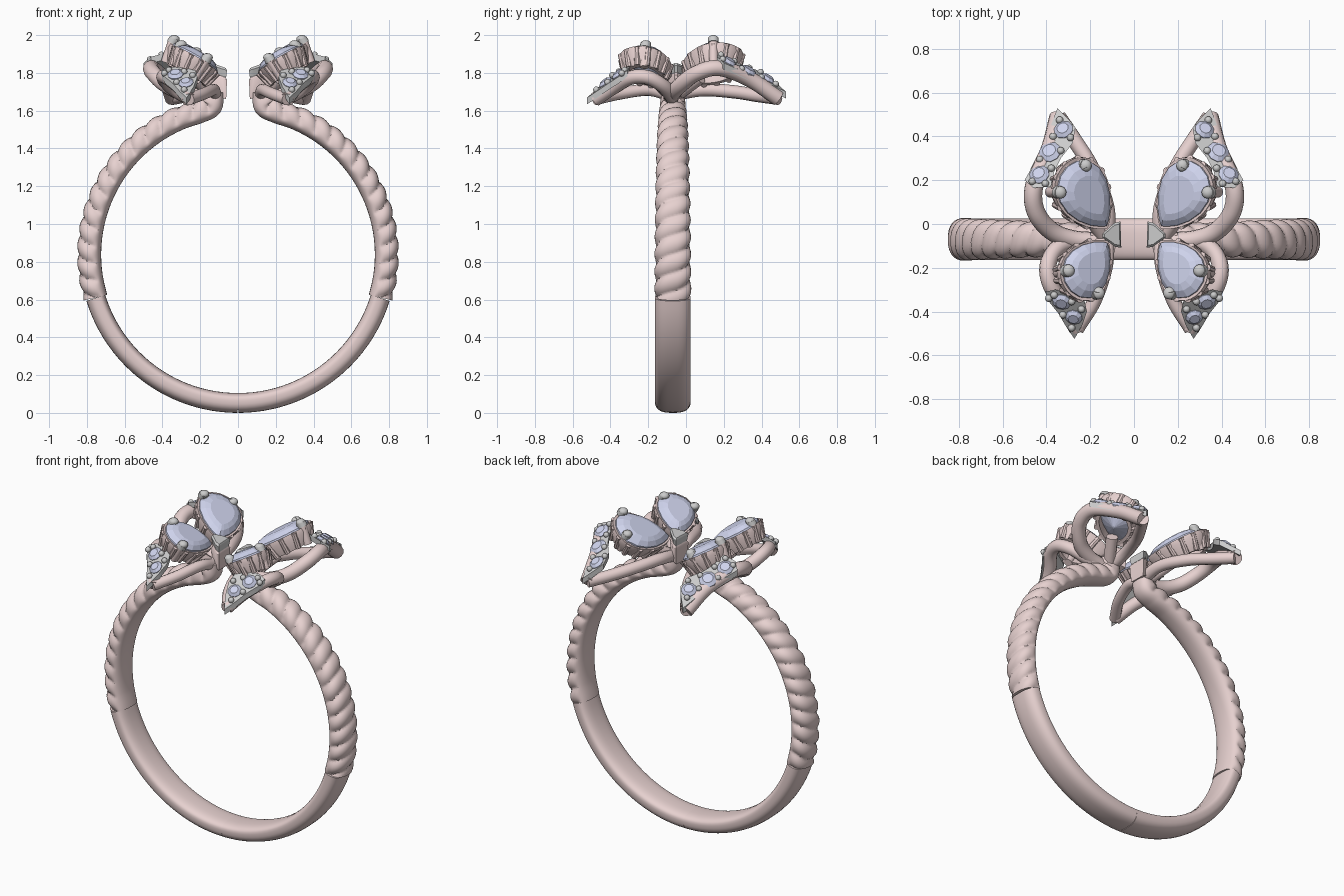
import bpy, bmesh, math
from mathutils import Vector, Matrix
from math import sin, cos, pi, radians

if "Cube" in bpy.data.objects:
    bpy.data.objects.remove(bpy.data.objects["Cube"])


def material(name, rgb):
    m = bpy.data.materials.new(name)
    m.diffuse_color = (*rgb, 1)
    m.use_nodes = True
    m.node_tree.nodes["Principled BSDF"].inputs["Base Color"].default_value = m.diffuse_color
    return m


ROSE = material("rose_metal", (0.80, 0.64, 0.63))
GREY = material("grey_metal", (0.52, 0.54, 0.52))
GEM = material("pale_gem", (0.62, 0.65, 0.84))


# ---- helpers: everything is built on the +x side and mirrored ----
def finish(name, bm, mat, smooth=True):
    bmesh.ops.recalc_face_normals(bm, faces=bm.faces)
    me = bpy.data.meshes.new(name)
    bm.to_mesh(me)
    bm.free()
    me.materials.append(mat)
    if smooth:
        me.shade_smooth()
        me.set_sharp_from_angle(angle=radians(40))
    ob = bpy.data.objects.new(name, me)
    bpy.context.collection.objects.link(ob)
    ob.modifiers.new("mirror", 'MIRROR')
    return ob


def loft(bm, rings, caps=True, cyclic=False):
    vs = [[bm.verts.new(p) for p in r] for r in rings]
    n = len(vs[0])
    pairs = list(zip(vs, vs[1:])) + ([(vs[-1], vs[0])] if cyclic else [])
    for a, b in pairs:
        for i in range(n):
            j = (i + 1) % n
            bm.faces.new((a[i], a[j], b[j], b[i]))
    if caps and not cyclic:
        bm.faces.new(vs[0][::-1])
        bm.faces.new(vs[-1])


def spline(pts, steps=8):
    p = [Vector(q) for q in pts]
    p = [p[0] * 2 - p[1]] + p + [p[-1] * 2 - p[-2]]
    out = []
    for a, b, c, d in zip(p, p[1:], p[2:], p[3:]):
        for k in range(steps):
            t = k / steps
            out.append(0.5 * (2 * b + (c - a) * t + (2 * a - 5 * b + 4 * c - d) * t * t
                              + (3 * b - a - 3 * c + d) * t ** 3))
    return out + [p[-2]]


def tube(bm, pts, r, n=12, steps=8):
    path = spline(pts, steps)
    rings = []
    for i, p in enumerate(path):
        t = (path[min(i + 1, len(path) - 1)] - path[max(i - 1, 0)]).normalized()
        u = t.cross(Vector((0.05, 0.1, 1))).normalized()
        v = u.cross(t)
        rings.append([p + r * (cos(2 * pi * k / n) * u + sin(2 * pi * k / n) * v) for k in range(n)])
    loft(bm, rings)


def ball(bm, p, r, squash=1.0):
    bmesh.ops.create_uvsphere(bm, u_segments=12, v_segments=8, radius=r,
                              matrix=Matrix.Translation(p) @ Matrix.Diagonal((1, 1, squash, 1)))


def spow(v, e):
    return math.copysign(abs(v) ** e, v)


# ---- ring band ----
CZ, CY, N = 0.84, -0.07, 32


def band(name, path, shape):
    """path: list of (x, z); shape(f, s, a) gives (offset out, offset in y)."""
    bm, rings, s = bmesh.new(), [], 0
    for i, p in enumerate(path):
        t = (path[min(i + 1, len(path) - 1)] - path[max(i - 1, 0)]).normalized()
        s += (p - path[i - 1]).length if i else 0
        ring = []
        for k in range(N):
            o, w = shape(i / (len(path) - 1), s, 2 * pi * k / N)
            ring.append((p.x + t.z * o, CY + w, p.z - t.x * o))
        rings.append(ring)
    loft(bm, rings)
    return finish(name, bm, ROSE)


def on_circle(deg, r):
    return Vector((r * cos(radians(deg)), 0, CZ + r * sin(radians(deg))))


def plain(f, s, a):
    return (0.065 if sin(a) > 0 else 0.04) * spow(sin(a), 0.75), 0.095 * spow(cos(a), 0.75)


def rope(f, s, a):
    outer = min(1, max(0, sin(a) * 2 + 0.8))
    g = 0.82 + 0.22 * abs(sin(a + pi * s / 0.092)) ** 0.7
    k = 1 + outer * (g - 1)
    width = 0.095 - 0.033 * f ** 2
    h = 0.075 if sin(a) > 0 else 0.05
    return h * spow(sin(a), 0.85) * k, width * spow(cos(a), 0.85) * k


band("plain_shank", [on_circle(-90 + 73 * i / 24, 0.775) for i in range(25)], plain)
turns = [on_circle(-17 + 92 * i / 12, 0.775 - 0.004 * i / 12) for i in range(13)]
band("rope_shank", spline(turns + [(0.135, 0, 1.62), (0.125, 0, 1.70)], 14), rope)

# ---- wing frames ----
bm = bmesh.new()
tube(bm, [(.12, -.08, 1.68), (.125, .08, 1.71), (.19, .25, 1.70), (.27, .38, 1.68), (.345, .49, 1.665)], .035)
tube(bm, [(.345, .49, 1.665), (.385, .34, 1.765), (.455, .18, 1.825), (.45, .06, 1.80),
          (.38, -.03, 1.735), (.28, -.07, 1.69), (.15, -.08, 1.665)], .042)
finish("back_wing_frame", bm, ROSE)
bm = bmesh.new()
tube(bm, [(.12, -.08, 1.68), (.13, -.2, 1.71), (.18, -.35, 1.69), (.26, -.48, 1.66)], .032)
tube(bm, [(.26, -.48, 1.66), (.31, -.38, 1.725), (.375, -.29, 1.775), (.395, -.2, 1.775),
          (.36, -.12, 1.73), (.28, -.08, 1.68), (.15, -.08, 1.665)], .038)
finish("front_wing_frame", bm, ROSE)


# ---- small-gem plates on the wing tips ----
def plate(label, outline, plane, gems, beads):
    z = lambda x, y: plane[0] + plane[1] * x + plane[2] * y
    bm = bmesh.new()
    loft(bm, [[(x, y, z(x, y) - d) for x, y in outline] for d in (.035, 0)])
    for x, y in beads:
        ball(bm, (x, y, z(x, y) + .006), .017)
    finish(label + "_wing_plate", bm, GREY)
    nrm = Vector((-plane[1], -plane[2], 1)).normalized()
    bm = bmesh.new()
    for x, y, r in gems:
        m = Matrix.Translation((x, y, z(x, y))) @ nrm.to_track_quat('Z', 'Y').to_matrix().to_4x4()
        loft(bm, [[m @ Vector((r * s * cos(k * pi / 5), r * s * sin(k * pi / 5), h)) for k in range(10)]
                  for s, h in ((1, -.005), (1, .004), (.6, .018))])
    finish(label + "_wing_small_gems", bm, GEM, False)


plate("back", [(.35, .53), (.30, .48), (.268, .44), (.28, .37), (.335, .30), (.365, .24), (.38, .17),
               (.46, .165), (.50, .20), (.455, .28), (.415, .36), (.38, .45)],
      (2.1225, -.3, -.6), [(.322, .43, .045), (.384, .328, .052), (.432, .225, .047)],
      [(.34, .475), (.29, .395), (.37, .40), (.335, .335), (.43, .295), (.378, .255), (.405, .185), (.465, .195)])
plate("front", [(.272, -.525), (.235, -.46), (.215, -.40), (.225, -.355), (.27, -.33), (.31, -.31), (.36, -.30), (.405, -.31),
                (.385, -.36), (.345, -.41), (.31, -.47)],
      (2.142, -.2, .8), [(.33, -.355, .043), (.275, -.425, .040)],
      [(.285, -.355), (.325, -.415), (.365, -.325), (.39, -.34), (.24, -.39), (.285, -.475)])


# ---- pear-shaped gems in ribbed baskets ----
def pear_setting(label, centre, heading, slope, L, W, prongs):
    n = Vector((-slope[0], -slope[1], 1)).normalized()
    u = Vector((heading[0], heading[1], heading[0] * slope[0] + heading[1] * slope[1])).normalized()
    v = n.cross(u)
    m = Matrix.Translation(centre) @ Matrix((u, v, n)).transposed().to_4x4()

    def outline(s, h, count):
        ring = []
        for k in range(count):
            t = 2 * pi * k / count
            ring.append(m @ Vector((-cos(t) * L / 2 * s,
                                    W / 2 / .845 * s * sin(t) * abs(sin(t / 2)) ** .6, h)))
        return ring

    bm = bmesh.new()
    loft(bm, [outline(s, h, 16) for s, h in ((.04, -.095), (.6, -.055), (1, -.012), (1, 0), (.8, .022), (.58, .032))])
    finish(label + "_pear_gem", bm, GEM, False)
    bm = bmesh.new()
    loft(bm, [outline(s, h, 40) for s, h in ((.9, -.012), (1.08, -.008), (1.08, -.035), (.84, -.105), (.68, -.105))],
         cyclic=True)
    for a, b in list(zip(outline(1.06, -.012, 14), outline(.86, -.105, 14)))[2:13]:
        tube(bm, [a, b], .016, 8, 1)
    tops = [Vector((x, y, centre[2] + slope[0] * (x - centre[0]) + slope[1] * (y - centre[1]))) for x, y in prongs]
    for p in tops:
        tube(bm, [p - n * .11 - (p - Vector(centre)) * .15, p], .025, 10, 1)
    # post joining the basket to the band end
    tube(bm, [(.13, -.07, 1.67), m @ Vector((-L * .2, 0, -.095))], .035, 10, 1)
    finish(label + "_basket", bm, ROSE)
    bm = bmesh.new()
    for p in tops:
        q = p - (p - Vector(centre)) * .12
        tube(bm, [p - n * .005, p + n * .02], .029, 12, 1)
        tube(bm, [p + n * .012, q + n * .022], .024, 10, 1)
        ball(bm, p + n * .02, .029, .75)
    finish(label + "_prongs", bm, GREY)


pear_setting("back", (.213, .127, 1.88), (.545, .84), (.6, .04), .345, .262, [(.232, .268), (.348, .145)])
pear_setting("front", (.203, -.197, 1.87), (.60, -.80), (.58, -.11), .30, .232, [(.172, -.318), (.310, -.215)])

# ---- shared point prong between the two pears ----
wedge = [(.062, .012), (.058, -.108), (.085, -.105), (.145, -.062), (.145, -.045), (.09, .005)]
for name, mat, low, high in (("point_prong_stem", ROSE, 1.67, 1.785), ("point_prong", GREY, 1.785, 1.835)):
    bm = bmesh.new()
    scale = lambda s, z: [(.09 + (x - .09) * s, -.05 + (y + .05) * s, z + .3 * (x - .09)) for x, y in wedge]
    loft(bm, [scale(.85, low), scale(1, high - .012), scale(.8, high)])
    finish(name, bm, mat)
